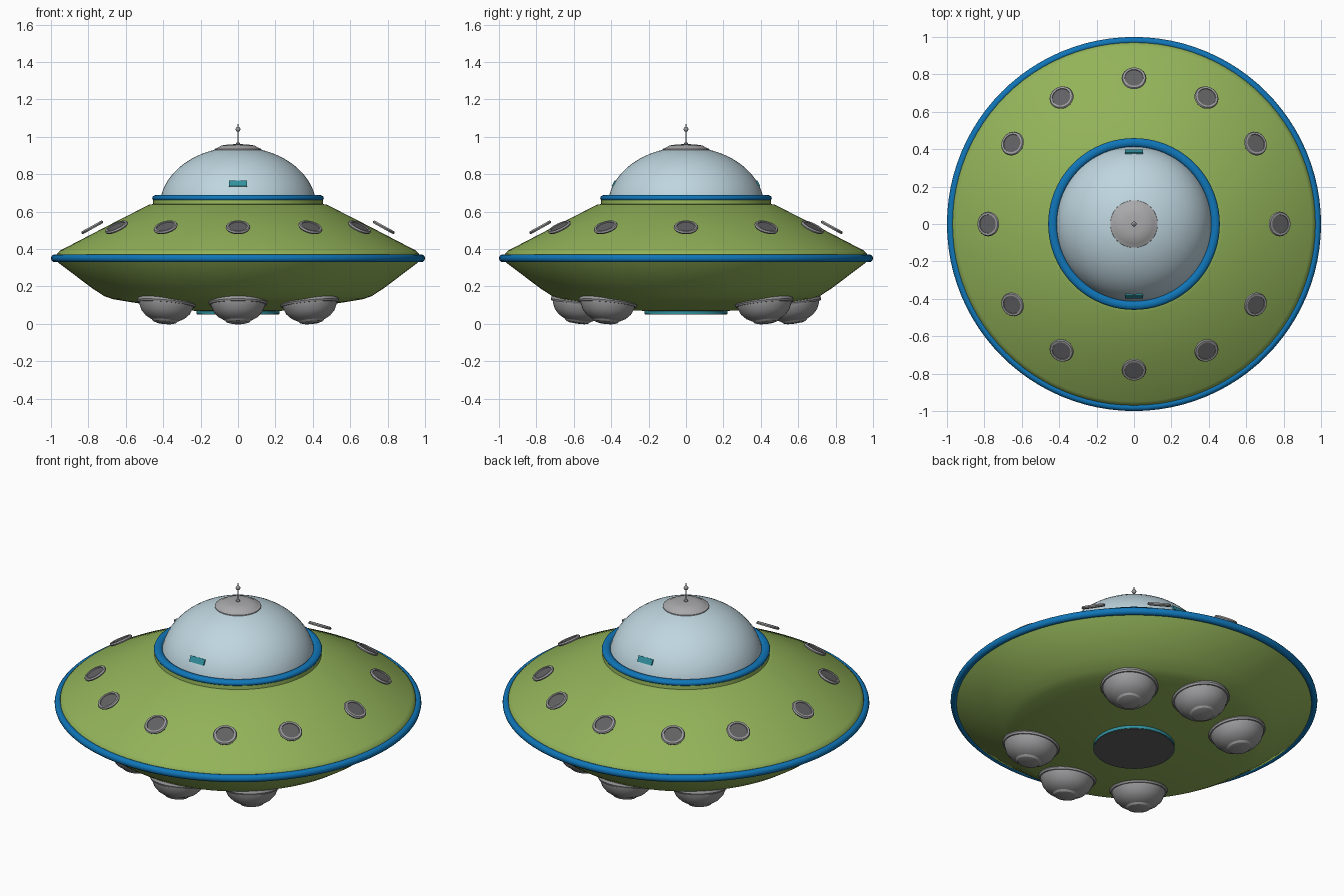
import bpy, bmesh, math
from mathutils import Matrix, Vector

if "Cube" in bpy.data.objects:
    bpy.data.objects.remove(bpy.data.objects["Cube"])


def material(name, rgb):
    m = bpy.data.materials.new(name)
    m.diffuse_color = (*rgb, 1.0)
    m.use_nodes = True
    m.node_tree.nodes["Principled BSDF"].inputs["Base Color"].default_value = m.diffuse_color
    return m


GREEN = material("hull green", (0.29, 0.45, 0.10))
BLUE = material("trim blue", (0.005, 0.18, 0.48))
GLASS = material("pale glass", (0.52, 0.67, 0.74))
GREY = material("metal grey", (0.33, 0.33, 0.34))
CAP = material("light grey", (0.40, 0.40, 0.41))
DARK = material("dark grey", (0.12, 0.12, 0.125))
TEAL = material("teal", (0.03, 0.28, 0.34))


def lathe(name, profile, mat, sides=64, closed=False, angle=30):
    """Mesh made by turning an (r, z) profile around the z axis."""
    bm = bmesh.new()
    rings = []
    for r, z in profile:
        if r < 1e-6:
            rings.append([bm.verts.new((0, 0, z))] * sides)
        else:
            rings.append([bm.verts.new((r * math.cos(2 * math.pi * i / sides),
                                        r * math.sin(2 * math.pi * i / sides), z))
                          for i in range(sides)])
    pairs = list(zip(rings, rings[1:]))
    if closed:
        pairs.append((rings[-1], rings[0]))
    for a, b in pairs:
        for i in range(sides):
            j = (i + 1) % sides
            quad = list(dict.fromkeys((a[i], a[j], b[j], b[i])))
            bm.faces.new(quad)
    bmesh.ops.recalc_face_normals(bm, faces=bm.faces)
    me = bpy.data.meshes.new(name)
    bm.to_mesh(me)
    bm.free()
    me.materials.append(mat)
    me.shade_smooth()
    me.set_sharp_from_angle(angle=math.radians(angle))
    return me


def place(name, mesh, matrix=Matrix()):
    ob = bpy.data.objects.new(name, mesh)
    bpy.context.collection.objects.link(ob)
    ob.matrix_world = matrix
    return ob


def circle(cr, cz, rr, rz, n=12):
    return [(cr + rr * math.cos(2 * math.pi * i / n),
             cz + rz * math.sin(2 * math.pi * i / n)) for i in range(n)]


def on_hull(angle, radius, z, tilt):
    """Placement at an angle around the hull, tipped outward by tilt."""
    return (Matrix.Rotation(math.radians(angle), 4, 'Z')
            @ Matrix.Translation((radius, 0, z))
            @ Matrix.Rotation(math.radians(tilt), 4, 'Y'))


# Saucer hull
place("hull", lathe("hull", [
    (0, 0.068), (0.28, 0.070), (0.60, 0.120), (0.67, 0.132), (0.715, 0.148),
    (0.78, 0.19), (0.965, 0.33), (0.975, 0.35), (0.968, 0.375), (0.95, 0.392),
    (0.70, 0.522), (0.475, 0.637), (0.455, 0.640), (0.453, 0.662), (0, 0.665)],
    GREEN, 96, angle=35))

# Blue trims
place("rim_trim", lathe("rim_trim", circle(0.98, 0.35, 0.02, 0.021), BLUE, 96, True, 60))
place("dome_trim", lathe("dome_trim", circle(0.435, 0.672, 0.024, 0.017), BLUE, 80, True, 60))

# Glass dome
dome = []
for i in range(17):
    t = math.radians(6 + 84 * i / 16)
    dome.append((0.42 * math.cos(t) if i < 16 else 0, 0.62 + 0.325 * math.sin(t)))
place("dome", lathe("dome", dome, GLASS))

# Small plates on the front and back of the dome
for side, label in ((-1, "front"), (1, "back")):
    bm = bmesh.new()
    bmesh.ops.create_cube(bm, size=1, matrix=Matrix.Diagonal((0.095, 0.008, 0.035, 1)))
    me = bpy.data.meshes.new("dome_plate")
    bm.to_mesh(me)
    bm.free()
    me.materials.append(TEAL)
    place("dome_plate_" + label, me, Matrix.Translation((0, side * 0.386, 0.75))
          @ Matrix.Rotation(math.radians(side * 27), 4, 'X'))

# Dome cap and antenna
place("dome_cap", lathe("dome_cap", [
    (0.128, 0.925), (0.126, 0.934), (0.105, 0.943), (0.09, 0.953), (0.05, 0.959),
    (0, 0.961)], CAP, 48))
place("antenna_rod", lathe("antenna_rod", [
    (0, 0.95), (0.012, 0.955), (0.010, 0.966), (0.004, 0.972), (0.003, 1.065), (0, 1.07)],
    GREY, 12))
place("antenna_ball", lathe("antenna_ball", [
    (0.013 * math.sin(math.pi * i / 8), 1.04 - 0.013 * math.cos(math.pi * i / 8))
    if i not in (0, 8) else (0, 1.04 + (0.013 if i else -0.013)) for i in range(9)],
    GREY, 16))

# Portholes hovering just above the hull
frame = lathe("porthole_frame", [
    (0.047, -0.008), (0.062, -0.008), (0.066, 0.0), (0.061, 0.008), (0.050, 0.008)],
    GREY, 28, True)
pane = lathe("porthole_pane", [(0, -0.005), (0.05, -0.005), (0.05, 0.003), (0, 0.003)], DARK, 28)
quarter = (0, 33.5, 60.2, 90)
angles = sorted({a % 360 for q in quarter for a in (q, 180 - q, 180 + q, -q)})
for n, a in enumerate(angles, 1):
    m = on_hull(a, 0.779, 0.516, 29)
    place(f"porthole_frame_{n}", frame, m)
    place(f"porthole_pane_{n}", pane, m)

# Landing pods, three in front and three behind
pod = lathe("landing_pod", [
    (0, -0.117), (0.04, -0.115), (0.062, -0.108), (0.070, -0.098), (0.078, -0.095),
    (0.105, -0.080), (0.130, -0.054), (0.144, -0.022), (0.147, -0.010), (0.147, 0.03)],
    GREY, 40)
collar = lathe("pod_collar", [
    (0.14, -0.014), (0.153, -0.014), (0.158, -0.004), (0.154, 0.012), (0.14, 0.022)],
    GREY, 40, True)
for n, a in enumerate((-132.5, -90, -47.5, 47.5, 90, 132.5), 1):
    m = on_hull(a, 0.566, 0.1165, -8)
    place(f"landing_pod_{n}", pod, m)
    place(f"pod_collar_{n}", collar, m)

# Belly hatch
place("hatch_rim", lathe("hatch_rim", [
    (0.21, 0.052), (0.222, 0.052), (0.222, 0.075), (0.21, 0.075)], TEAL, 64, True))
place("hatch", lathe("hatch", [(0, 0.050), (0.218, 0.050), (0.218, 0.07)], DARK, 64))
